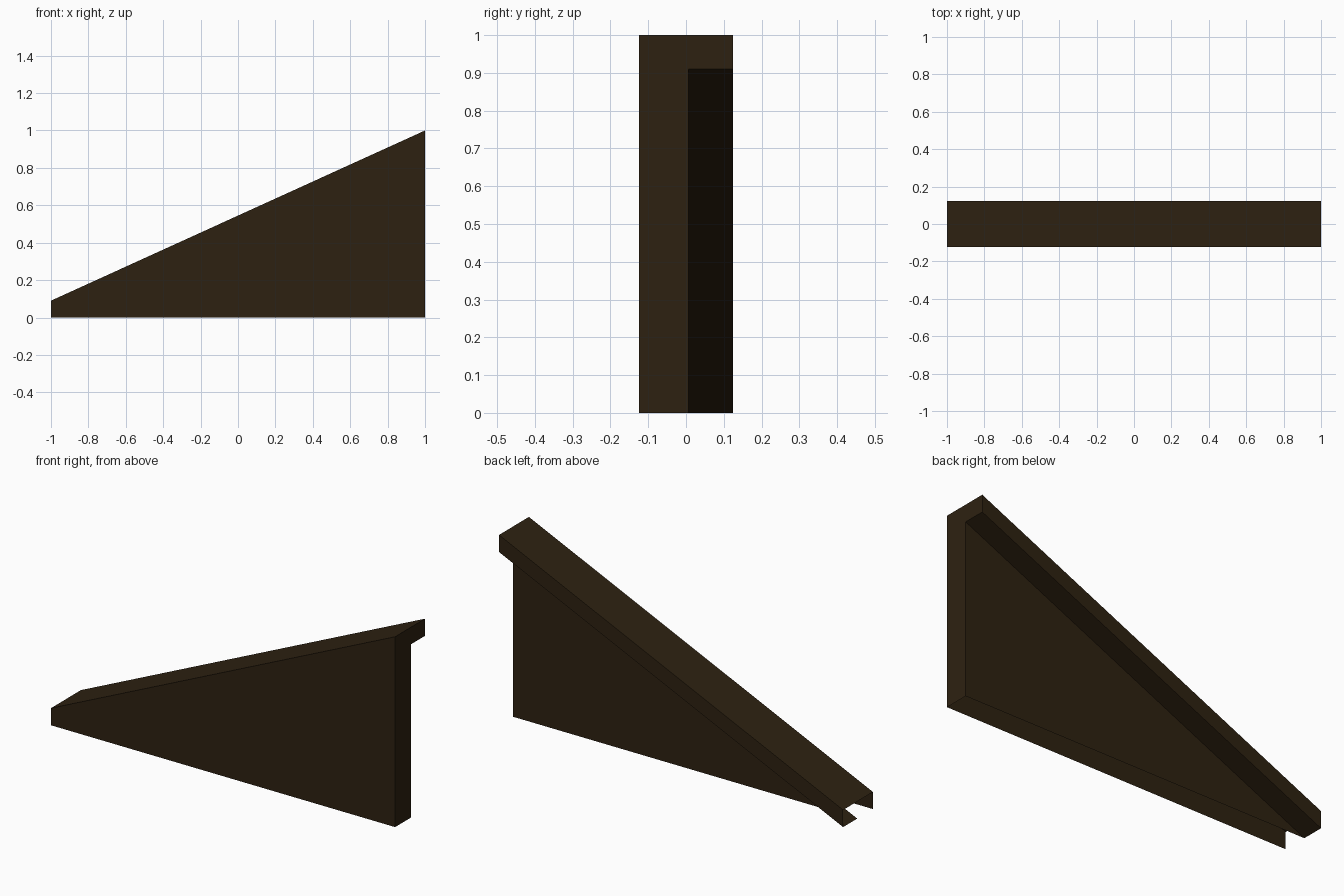
import bpy
import bmesh

# Remove the default cube
cube = bpy.data.objects.get("Cube")
if cube:
    bpy.data.objects.remove(cube, do_unlink=True)

HALF_LENGTH, HALF_DEPTH = 1.0, 0.124
WALL_BACK = 0.007      # back plane of the wall under the overhang
RIM = 0.09             # height of the sloped rim
LOW_TOP, HIGH_TOP = RIM, 1.0

# Dark brown finish
brown = bpy.data.materials.new("dark_brown")
colour = (0.027, 0.0155, 0.0055, 1)
brown.diffuse_color = colour
brown.use_nodes = True
shader = next(n for n in brown.node_tree.nodes if n.type == "BSDF_PRINCIPLED")
shader.inputs["Base Color"].default_value = colour


def section(bm, x, top):
    """Wall with an overhanging rim, from the front foot round to the back foot."""
    outline = [(-HALF_DEPTH, 0), (-HALF_DEPTH, top), (HALF_DEPTH, top),
               (HALF_DEPTH, top - RIM), (WALL_BACK, top - RIM), (WALL_BACK, 0)]
    return [bm.verts.new((x, y, z)) for y, z in outline]


# Hollow shell lofted between the two ends, open below and at the low end
bm = bmesh.new()
low = section(bm, -HALF_LENGTH, LOW_TOP)
high = section(bm, HALF_LENGTH, HIGH_TOP)
for i in range(len(low) - 1):
    bm.faces.new((low[i], high[i], high[i + 1], low[i + 1]))

# Closed tall end
bm.faces.new(high[::-1])

# The wall tapers to a point where it meets the rim
bmesh.ops.remove_doubles(bm, verts=bm.verts[:], dist=0.0001)

mesh = bpy.data.meshes.new("sloped_side_panel")
bm.to_mesh(mesh)
bm.free()
mesh.materials.append(brown)
panel = bpy.data.objects.new("sloped_side_panel", mesh)
bpy.context.collection.objects.link(panel)
